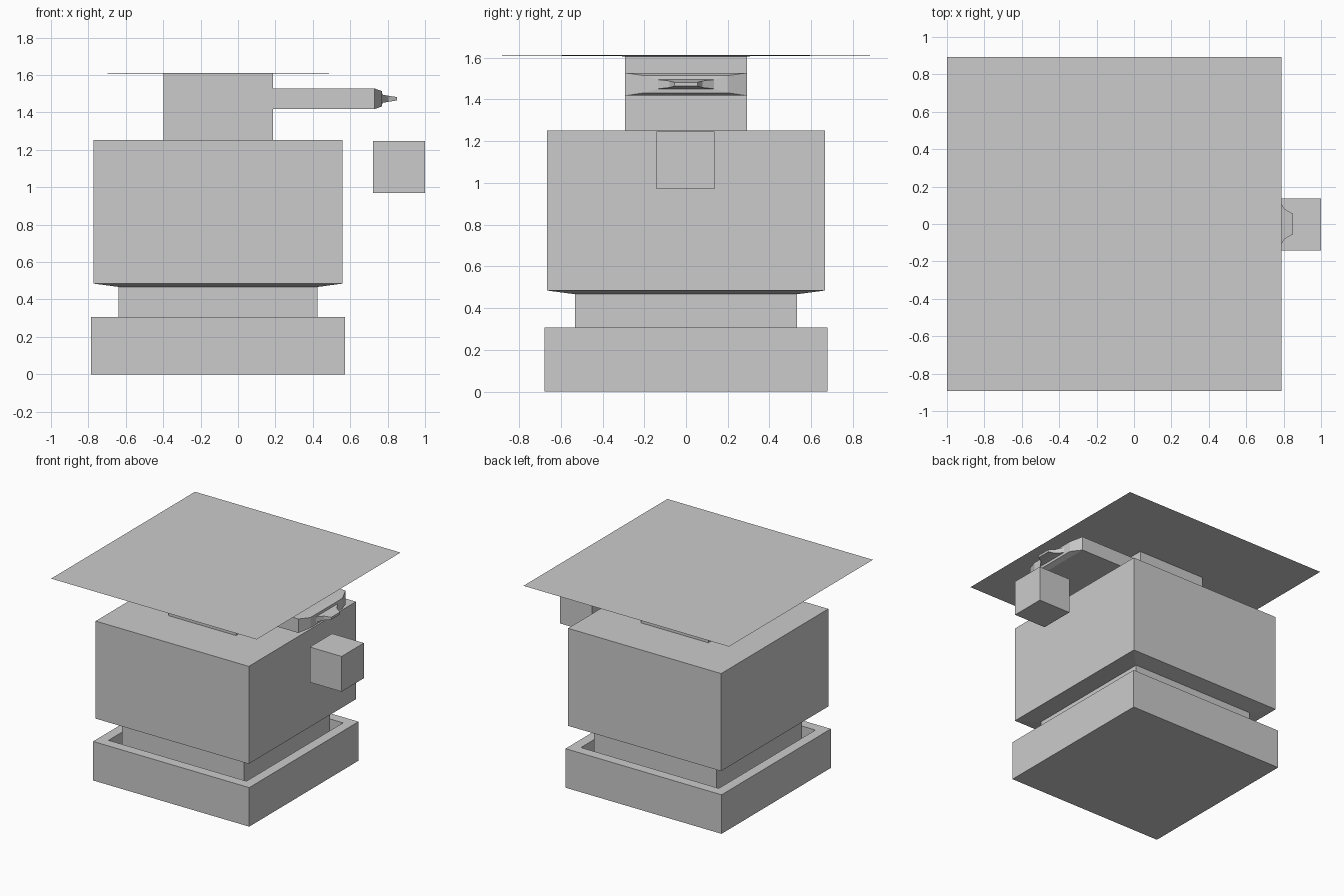
import bpy, bmesh
from mathutils import Vector

if "Cube" in bpy.data.objects:
    bpy.data.objects.remove(bpy.data.objects["Cube"])

CX = -0.106  # centre of the main body along x


def loft(name, rings, origin, axis):
    """Skin rectangular rings (offset, half_a, half_b) along an axis and cap both ends."""
    bm = bmesh.new()
    loops = []
    for d, a, b in rings:
        loop = []
        for sa, sb in ((-1, -1), (1, -1), (1, 1), (-1, 1)):
            local = (sa * a, sb * b, d) if axis == 'Z' else (d, sa * a, sb * b)
            loop.append(bm.verts.new(Vector(local) + Vector(origin)))
        loops.append(loop)
    for lo, hi in zip(loops, loops[1:]):
        for i in range(4):
            j = (i + 1) % 4
            bm.faces.new((lo[i], lo[j], hi[j], hi[i]))
    bm.faces.new(loops[0][::-1])
    bm.faces.new(loops[-1])
    bmesh.ops.recalc_face_normals(bm, faces=bm.faces)
    mesh = bpy.data.meshes.new(name)
    bm.to_mesh(mesh)
    bm.free()
    obj = bpy.data.objects.new(name, mesh)
    bpy.context.collection.objects.link(obj)
    return obj


# Body: base with sunken groove, neck, main block, tower and thin flared roof
profile = [
    (0.0, 0.679), (0.307, 0.679),      # base
    (0.307, 0.60), (0.21, 0.60),       # groove inside the rim
    (0.21, 0.532), (0.467, 0.532),     # neck
    (0.485, 0.666), (1.252, 0.666),    # main block
    (1.252, 0.293), (1.607, 0.293),    # tower
    (1.612, 0.894),                    # roof sheet
]
loft("body", [(z, h, h) for z, h in profile], (CX, 0, 0), 'Z')

# Spout: wide flat arm tapering to a small nozzle
loft("spout", [
    (0.187, 0.293, 0.055), (0.73, 0.293, 0.055),
    (0.77, 0.20, 0.041), (0.772, 0.135, 0.022),
    (0.805, 0.08, 0.016), (0.85, 0.055, 0.009),
], (0, 0, 1.473), 'X')

# Floating cube beneath the nozzle
loft("cube", [(0.97, 0.1385, 0.1385), (1.247, 0.1385, 0.1385)], (0.8615, -0.002, 0), 'Z')
